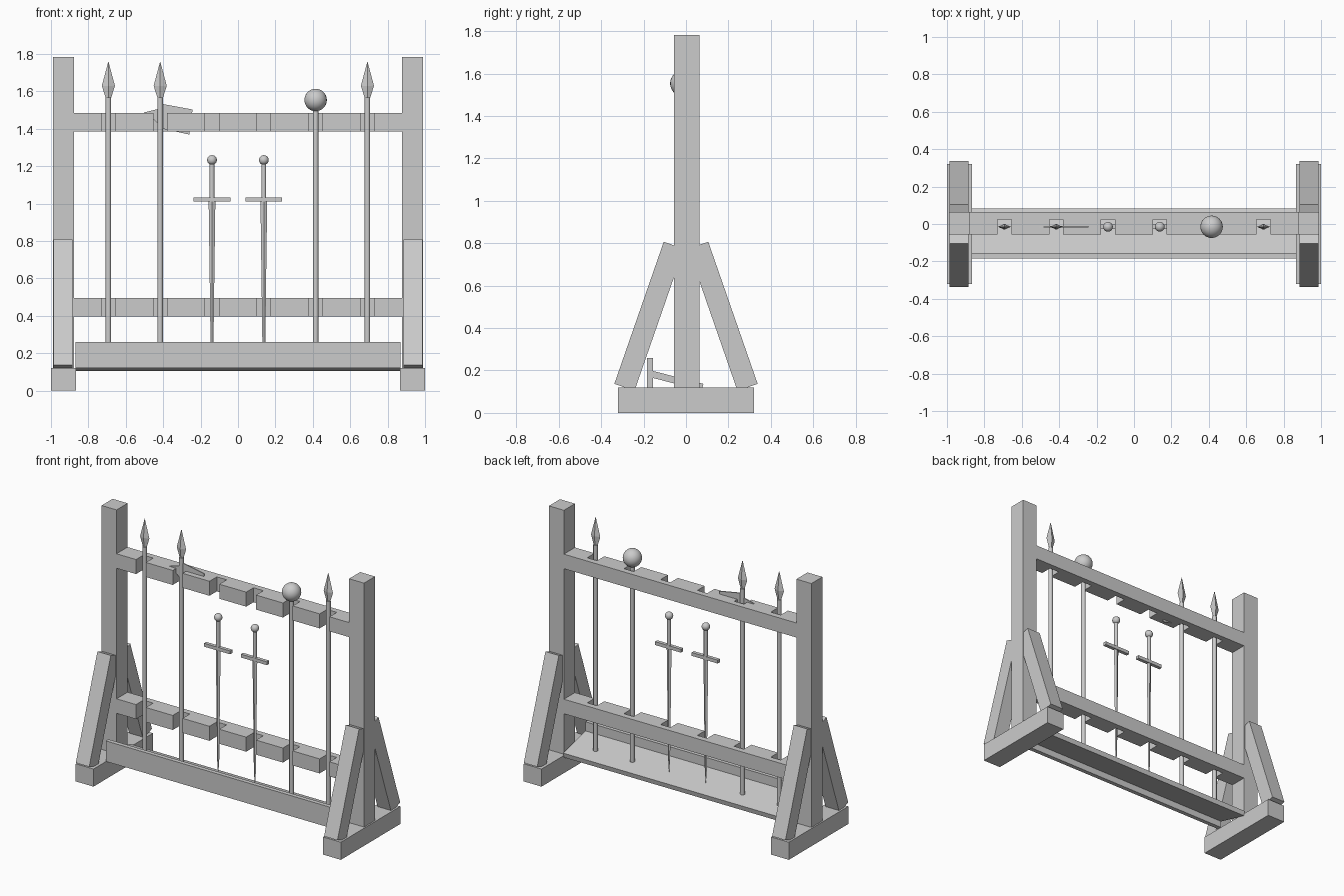
import bpy
import bmesh
import math
from mathutils import Matrix

if "Cube" in bpy.data.objects:
    bpy.data.objects.remove(bpy.data.objects["Cube"], do_unlink=True)

grey = bpy.data.materials.new("light_grey")
grey.use_nodes = True
grey.diffuse_color = (0.6, 0.6, 0.6, 1)
grey.node_tree.nodes["Principled BSDF"].inputs["Base Color"].default_value = (0.6, 0.6, 0.6, 1)

SLOT_Y = -0.015     # depth line on which the weapons stand
SHELF_Z = 0.165     # shelf height under that line
SLOTS = [-0.693 + 0.277 * i for i in range(6)]


def finish(name, bm, smooth=False):
    bmesh.ops.recalc_face_normals(bm, faces=bm.faces)
    mesh = bpy.data.meshes.new(name)
    bm.to_mesh(mesh)
    bm.free()
    mesh.materials.append(grey)
    obj = bpy.data.objects.new(name, mesh)
    bpy.context.scene.collection.objects.link(obj)
    if smooth:
        for poly in mesh.polygons:
            poly.use_smooth = True
        mesh.set_sharp_from_angle(angle=math.radians(50))
    return obj


def prism(name, points, axis, start, end):
    """Extrude a closed outline along x, y or z."""
    place = {"x": lambda a, b, t: (t, a, b),
             "y": lambda a, b, t: (a, t, b),
             "z": lambda a, b, t: (a, b, t)}[axis]
    bm = bmesh.new()
    low = [bm.verts.new(place(a, b, start)) for a, b in points]
    high = [bm.verts.new(place(a, b, end)) for a, b in points]
    bm.faces.new(low)
    bm.faces.new(high[::-1])
    for i in range(len(points)):
        j = (i + 1) % len(points)
        bm.faces.new((low[i], low[j], high[j], high[i]))
    return finish(name, bm)


def box(name, x, y, z):
    outline = [(x[0], y[0]), (x[1], y[0]), (x[1], y[1]), (x[0], y[1])]
    return prism(name, outline, "z", *z)


def spindle(name, x, profile, sides, depth=1.0, smooth=False):
    """Stack rings of (radius, height); depth flattens them front to back."""
    bm = bmesh.new()
    rings = []
    for r, z in profile:
        rings.append([bm.verts.new((x + r * math.cos(math.tau * k / sides),
                                    SLOT_Y + depth * r * math.sin(math.tau * k / sides), z))
                      for k in range(sides)])
    for a, b in zip(rings, rings[1:]):
        for k in range(sides):
            n = (k + 1) % sides
            bm.faces.new((a[k], a[n], b[n], b[k]))
    bm.faces.new(rings[0])
    bm.faces.new(rings[-1])
    return finish(name, bm, smooth)


def ball(name, x, z, radius):
    bm = bmesh.new()
    bmesh.ops.create_uvsphere(bm, u_segments=24, v_segments=14, radius=radius,
                              matrix=Matrix.Translation((x, SLOT_Y, z)))
    return finish(name, bm, smooth=True)


# End frames: foot, post and two leaning braces on each side
for side, s in (("left", 1), ("right", -1)):
    def span(inner, outer):
        return sorted((s * inner, s * outer))
    box(side + "_foot", span(0.866, 1.0), (-0.32, 0.32), (0, 0.12))
    box(side + "_post", span(0.877, 0.99), (-0.056, 0.063), (0.12, 1.783))
    for end, d in (("front", -1), ("back", 1)):
        outline = [(d * 0.338, 0.137), (d * 0.243, 0.104),
                   (d * 0.01, 0.774), (d * 0.105, 0.807)]
        prism(f"{side}_{end}_brace", outline, "x", *span(0.886, 0.987))

# Notched rails
outline = [(-0.88, 0.063), (-0.88, -0.056)]
for x in SLOTS:
    outline += [(x - 0.037, -0.056), (x - 0.037, 0.023),
                (x + 0.037, 0.023), (x + 0.037, -0.056)]
outline += [(0.88, -0.056), (0.88, 0.063)]
prism("lower_rail", outline, "z", 0.396, 0.495)
prism("upper_rail", outline, "z", 1.385, 1.484)

# Tray: upright front board and sloping shelf
box("tray_front_board", (-0.868, 0.868), (-0.185, -0.156), (0.12, 0.26))
prism("tray_shelf", [(-0.157, 0.198), (-0.157, 0.165), (0.075, 0.105), (0.082, 0.137)],
      "x", -0.868, 0.868)

# Spears, one with a tilted axe head
for name, i in (("right_spear", 0), ("axe_spear", 1), ("left_spear", 5)):
    x = SLOTS[i]
    spindle(name + "_shaft", x, [(0.015, SHELF_Z), (0.015, 1.568)], 12, smooth=True)
    spindle(name + "_head", x, [(0.013, 1.56), (0.035, 1.63), (0.001, 1.757)], 4, depth=0.4)

axe = [(-0.40, 1.532), (-0.243, 1.503), (-0.26, 1.369), (-0.40, 1.40),
       (-0.441, 1.441), (-0.505, 1.487), (-0.43, 1.505)]
prism("axe_blade", axe, "y", SLOT_Y - 0.004, SLOT_Y + 0.004)

# Mace
spindle("mace_shaft", SLOTS[4], [(0.015, SHELF_Z), (0.015, 1.51)], 12, smooth=True)
ball("mace_head", SLOTS[4], 1.554, 0.06)

# Swords standing point down
for name, i in (("right_sword", 2), ("left_sword", 3)):
    x = SLOTS[i]
    spindle(name + "_blade", x, [(0.001, SHELF_Z), (0.008, 0.26), (0.011, 0.5), (0.018, 1.015)],
            4, depth=0.5)
    box(name + "_guard", (x - 0.098, x + 0.098), (SLOT_Y - 0.012, SLOT_Y + 0.012), (1.011, 1.034))
    spindle(name + "_grip", x, [(0.013, 1.03), (0.013, 1.215)], 12, smooth=True)
    ball(name + "_pommel", x, 1.233, 0.026)
